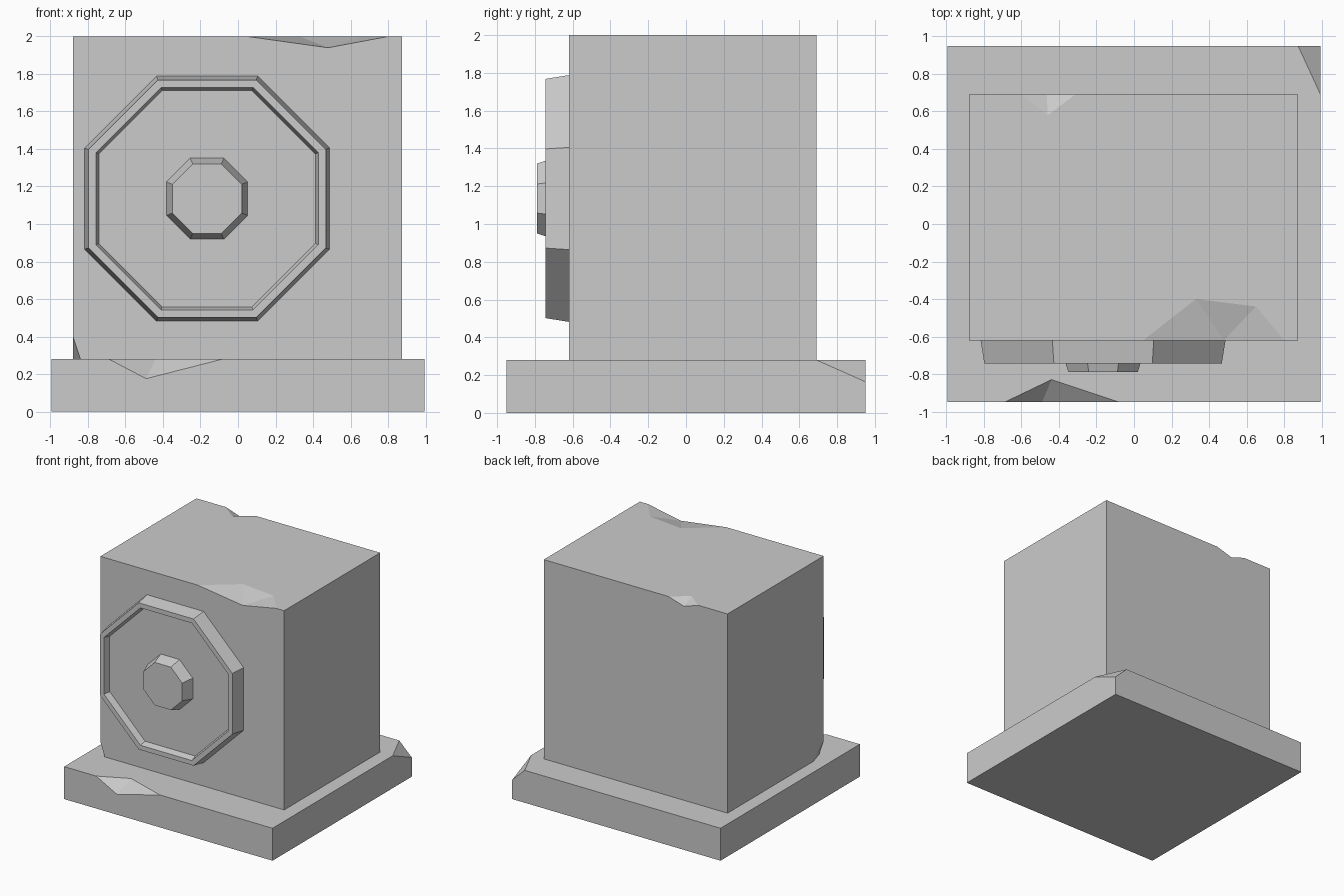
import bpy, bmesh
from math import cos, sin, pi
from itertools import product
from mathutils import Vector

if "Cube" in bpy.data.objects:
    bpy.data.objects.remove(bpy.data.objects["Cube"])


def add_object(name, bm):
    bmesh.ops.recalc_face_normals(bm, faces=bm.faces)
    mesh = bpy.data.meshes.new(name)
    bm.to_mesh(mesh)
    bm.free()
    obj = bpy.data.objects.new(name, mesh)
    bpy.context.collection.objects.link(obj)
    return obj


def block(name, lo, hi):
    bm = bmesh.new()
    bmesh.ops.create_cube(bm, size=1)
    for v in bm.verts:
        v.co = Vector([(a + b) / 2 + c * (b - a) for a, b, c in zip(lo, hi, v.co)])
    return add_object(name, bm)


def chip(obj, points, out):
    """Cut a faceted chip: hull of the points, swept outward past the block."""
    spots = {tuple(p[i] + s[i] * out[i] for i in range(3))
             for p in points for s in product((0, 1), repeat=3)}
    bm = bmesh.new()
    for s in spots:
        bm.verts.new(s)
    res = bmesh.ops.convex_hull(bm, input=bm.verts)
    loose = [v for v in bm.verts if not v.link_faces]
    bmesh.ops.delete(bm, geom=loose, context='VERTS')
    cutter = add_object("chip_cutter", bm)
    cutter.hide_render = True
    mod = obj.modifiers.new("chip", 'BOOLEAN')
    mod.operation = 'DIFFERENCE'
    mod.solver = 'EXACT'
    mod.object = cutter
    bpy.context.view_layer.objects.active = obj
    bpy.ops.object.modifier_apply(modifier=mod.name)
    bpy.data.objects.remove(cutter)


def octagon(name, profile, cx=-0.165, cz=1.135):
    """Loft octagon rings of (half width, y), capped at both ends."""
    bm = bmesh.new()
    rings = []
    for half, y in profile:
        r = half / cos(pi / 8)
        rings.append([bm.verts.new((cx + r * cos(pi / 8 + k * pi / 4), y,
                                    cz + r * sin(pi / 8 + k * pi / 4))) for k in range(8)])
    for a, b in zip(rings, rings[1:]):
        for k in range(8):
            n = (k + 1) % 8
            bm.faces.new((a[k], a[n], b[n], b[k]))
    bm.faces.new(rings[0])
    bm.faces.new(rings[-1])
    return add_object(name, bm)


# Base slab with a chipped front edge and broken back corner
X, Y, H = 0.995, 0.95, 0.28
base = block("base_slab", (-X, -Y, 0), (X, Y, H))
chip(base, [(-0.69, -Y, H), (-0.08, -Y, H), (-0.44, -0.83, H), (-0.49, -Y, 0.175)],
     (0, -0.3, 0.3))
chip(base, [(0.875, Y, H), (X, 0.69, H), (X, Y, 0.165)], (0.3, 0.3, 0.3))

# Main block with chips on the top edges and lower left corner
L, R, F, B, T = -0.88, 0.875, -0.62, 0.69, 2.0
body = block("stone_block", (L, F, H), (R, B, T))
chip(body, [(0.05, F, T), (0.33, -0.40, T), (0.65, -0.44, T), (0.80, F, T), (0.48, F, 1.94)],
     (0, -0.3, 0.3))
chip(body, [(-0.60, B, T), (-0.46, 0.58, T), (-0.315, B, T), (-0.465, B, 1.955)],
     (0, 0.3, 0.3))
chip(body, [(L, F, 0.40), (-0.84, F, H), (L, -0.48, H)], (-0.3, -0.3, -0.3))

# Octagonal medallion with raised rim, and its centre boss
octagon("medallion", [(0.653, F), (0.633, -0.745), (0.593, -0.745), (0.577, -0.69)])
octagon("centre_boss", [(0.216, -0.69), (0.185, -0.79)])
